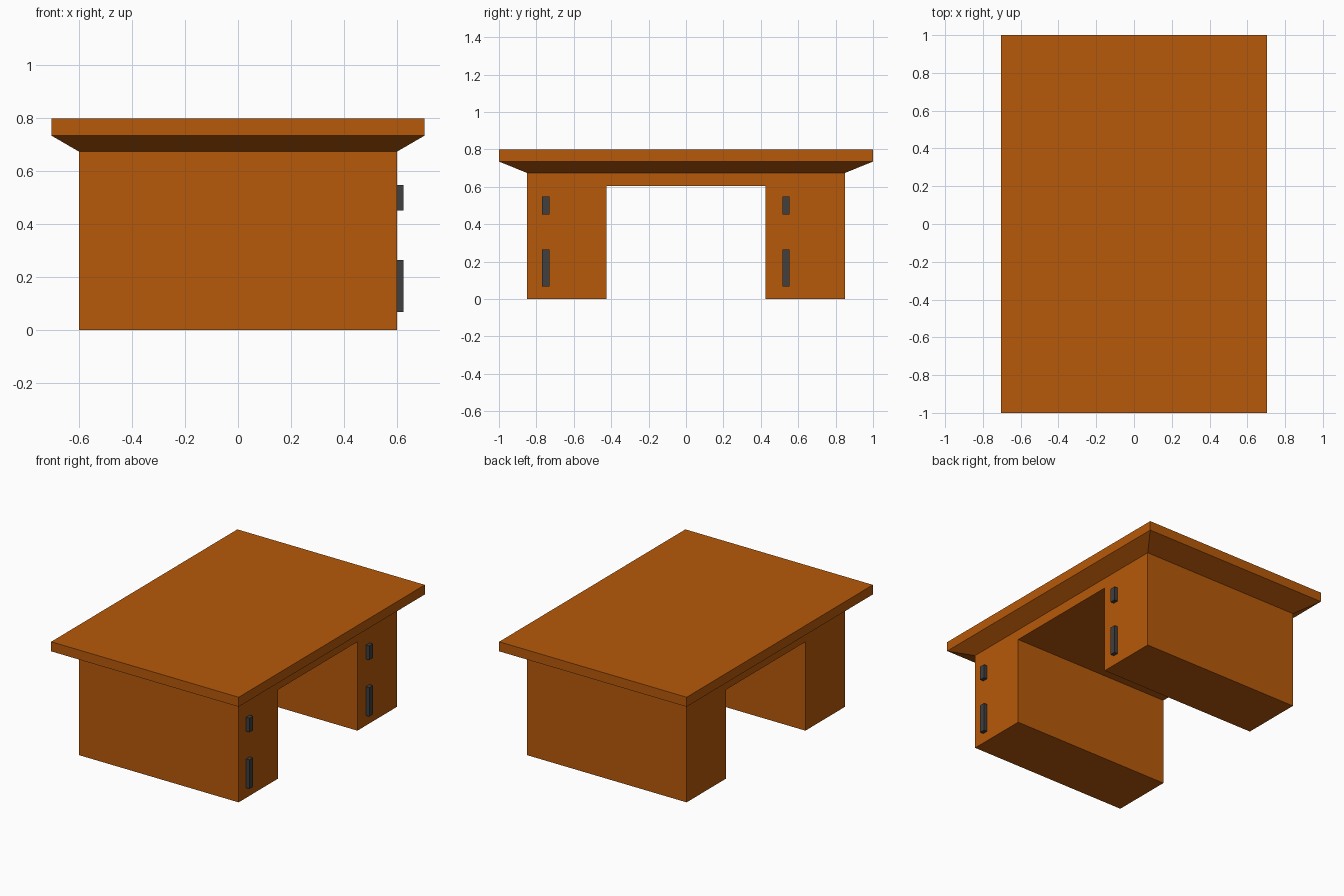
import bpy
import bmesh

if "Cube" in bpy.data.objects:
    bpy.data.objects.remove(bpy.data.objects["Cube"])


def material(name, color):
    mat = bpy.data.materials.new(name)
    mat.diffuse_color = color
    mat.use_nodes = True
    mat.node_tree.nodes["Principled BSDF"].inputs["Base Color"].default_value = mat.diffuse_color
    return mat


def add_object(name, bm, mat):
    bmesh.ops.recalc_face_normals(bm, faces=bm.faces)
    mesh = bpy.data.meshes.new(name)
    bm.to_mesh(mesh)
    bm.free()
    mesh.materials.append(mat)
    obj = bpy.data.objects.new(name, mesh)
    bpy.context.collection.objects.link(obj)
    return obj


def box(name, lo, hi, mat):
    bm = bmesh.new()
    bmesh.ops.create_cube(bm, size=1)
    for v in bm.verts:
        v.co = [hi[i] if v.co[i] > 0 else lo[i] for i in range(3)]
    return add_object(name, bm, mat)


wood = material("orange_wood", (0.47, 0.10, 0.003, 1))
metal = material("dark_metal", (0.05, 0.05, 0.05, 1))

BODY_X, BODY_Y, BODY_TOP = 0.6, 0.85, 0.674
KNEE_Y, KNEE_TOP = 0.426, 0.604

# Desk body: U-shaped side profile extruded across x, open where the top sits
profile = [(-BODY_Y, 0), (-KNEE_Y, 0), (-KNEE_Y, KNEE_TOP), (KNEE_Y, KNEE_TOP),
           (KNEE_Y, 0), (BODY_Y, 0), (BODY_Y, BODY_TOP), (-BODY_Y, BODY_TOP)]
bm = bmesh.new()
side = bm.faces.new([bm.verts.new((-BODY_X, y, z)) for y, z in profile])
ext = bmesh.ops.extrude_face_region(bm, geom=[side], use_keep_orig=True)
bmesh.ops.translate(bm, vec=(2 * BODY_X, 0, 0),
                    verts=[g for g in ext["geom"] if isinstance(g, bmesh.types.BMVert)])
hidden = [f for f in bm.faces if all(v.co.z > BODY_TOP - 0.001 for v in f.verts)]
bmesh.ops.delete(bm, geom=hidden, context='FACES_ONLY')
add_object("desk_body", bm, wood)

# Desk top: flat slab with a sloping underside that meets the body
rings = [(BODY_X, BODY_Y, BODY_TOP), (0.705, 1.0, 0.735), (0.705, 1.0, 0.8)]
bm = bmesh.new()
loops = [[bm.verts.new((sx * x, sy * y, z))
          for sx, sy in ((-1, -1), (1, -1), (1, 1), (-1, 1))] for x, y, z in rings]
for low, high in zip(loops, loops[1:]):
    for i in range(4):
        j = (i + 1) % 4
        bm.faces.new((low[i], low[j], high[j], high[i]))
bm.faces.new(loops[-1])
top = add_object("desk_top", bm, wood)
# Keep the normals outward on this open shell
if top.data.polygons[-1].normal.z < 0:
    top.data.flip_normals()

# Handles: a short upper and a long lower one on each pedestal
for label, y in (("front", -0.75), ("back", 0.535)):
    for level, z0, z1 in (("lower", 0.068, 0.265), ("upper", 0.452, 0.548)):
        box(f"{label}_{level}_handle", (BODY_X, y - 0.019, z0),
            (BODY_X + 0.026, y + 0.019, z1), metal)
